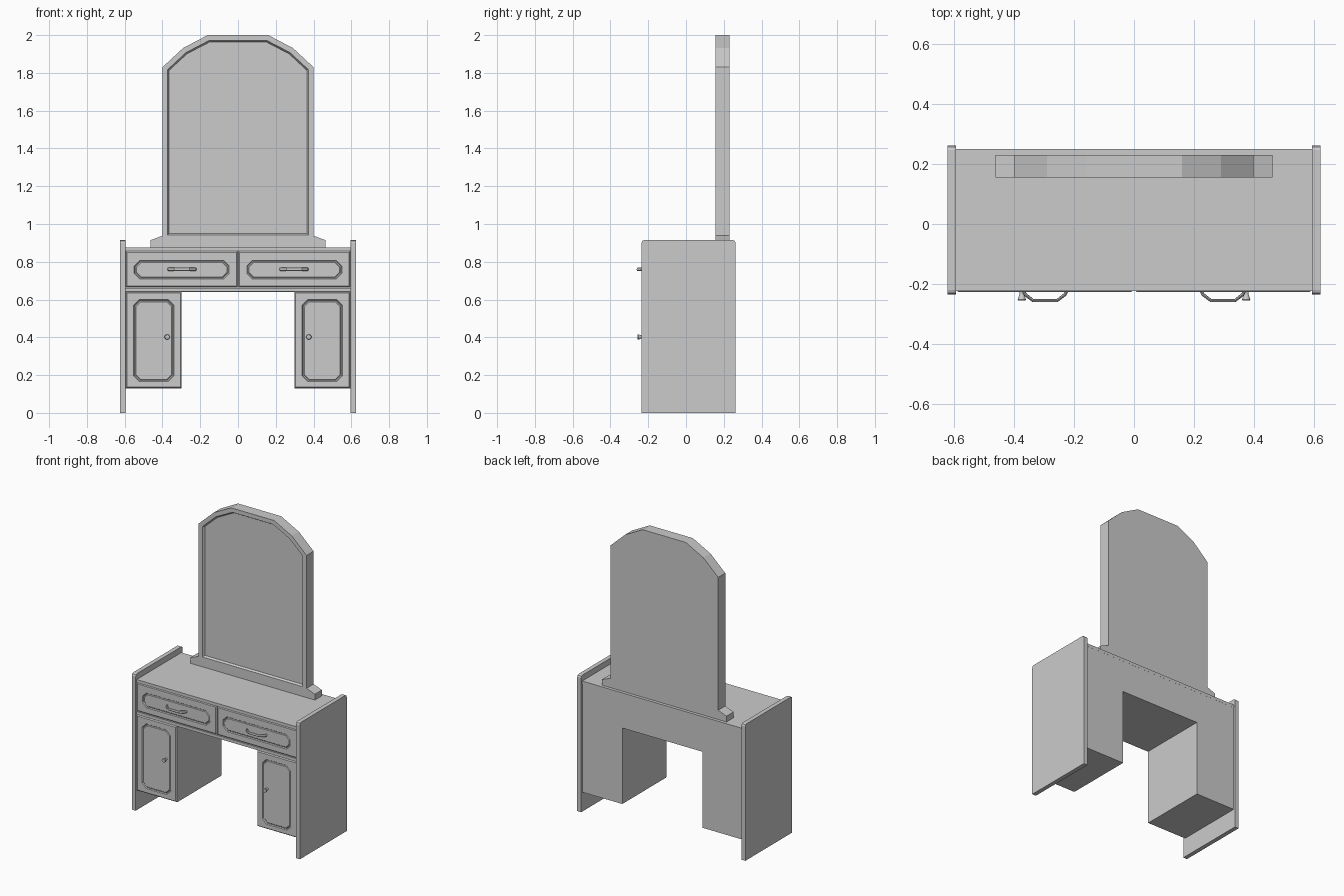
import bpy, bmesh, math
from mathutils import Vector

if "Cube" in bpy.data.objects:
    bpy.data.objects.remove(bpy.data.objects["Cube"])


def loft(name, rings):
    """Skin a list of equal-length point rings and cap both ends."""
    bm = bmesh.new()
    loops = [[bm.verts.new(p) for p in r] for r in rings]
    n = len(loops[0])
    for a, b in zip(loops, loops[1:]):
        for i in range(n):
            j = (i + 1) % n
            bm.faces.new((a[i], a[j], b[j], b[i]))
    bm.faces.new(loops[0])
    bm.faces.new(loops[-1])
    bmesh.ops.recalc_face_normals(bm, faces=bm.faces)
    me = bpy.data.meshes.new(name)
    bm.to_mesh(me)
    bm.free()
    ob = bpy.data.objects.new(name, me)
    bpy.context.collection.objects.link(ob)
    return ob


def at_y(pts, y):
    return [(x, y, z) for x, z in pts]


def slab(name, pts, y0, y1):
    return loft(name, [at_y(pts, y0), at_y(pts, y1)])


def rect(x0, x1, z0, z1):
    return [(x0, z0), (x1, z0), (x1, z1), (x0, z1)]


def octagon(box, inset, c):
    x0, x1, z0, z1 = box
    x0, x1, z0, z1 = x0 + inset, x1 - inset, z0 + inset, z1 - inset
    return [(x0 + c, z0), (x1 - c, z0), (x1, z0 + c), (x1, z1 - c),
            (x1 - c, z1), (x0 + c, z1), (x0, z1 - c), (x0, z0 + c)]


def mirrored(half):
    return half + [(-x, z) for x, z in reversed(half)]


def front_panel(name, box, field):
    """Bevelled front with a clipped-corner moulded groove and field."""
    loft(name, [
        at_y(octagon(box, 0, .0005), -.212),
        at_y(octagon(box, 0, .0005), -.221),
        at_y(octagon(box, .006, .0005), -.227),
        at_y(octagon(field, 0, .03), -.227),
        at_y(octagon(field, .004, .028), -.221),
        at_y(octagon(field, .008, .027), -.221),
        at_y(octagon(field, .012, .025), -.225)])


# carcass: drawer case and two pedestals as one arch-shaped block
slab("carcass", [(-.597, .13), (-.298, .13), (-.298, .64), (.298, .64),
                 (.298, .13), (.597, .13), (.597, .86), (-.597, .86)], -.215, .25)
slab("table_top", rect(-.597, .597, .856, .876), -.224, .2505)
slab("drawer_rail", rect(-.597, .597, .642, .662), -.224, -.21)

for s, side in ((-1, "left"), (1, "right")):
    def span(a, b):
        return tuple(sorted((s * a, s * b)))

    # side panel with softened upper corners
    prof = [(-.235, 0), (.262, 0), (.262, .9), (.258, .911), (.247, .915),
            (-.22, .915), (-.231, .911), (-.235, .9)]
    loft(side + "_side_panel",
         [[(s * x, y, z) for y, z in prof] for x in (.595, .624)])

    # drawer and door fronts
    front_panel(side + "_drawer", (*span(.594, .003), .666, .856),
                (*span(.55, .047), .708, .808))
    front_panel(side + "_door", (*span(.594, .298), .132, .64),
                (*span(.552, .34), .165, .6))

    # bent drawer handle with oval section
    path = [Vector(p) for p in ((-.073, -.222), (-.066, -.236), (-.04, -.256),
                                (.04, -.256), (.066, -.236), (.073, -.222))]
    rings = []
    for i, p in enumerate(path):
        d = (path[min(i + 1, 5)] - path[max(i - 1, 0)]).normalized()
        ring = []
        for k in range(8):
            t = math.tau * k / 8
            u = .0055 * math.cos(t)
            ring.append((s * .297 + p.x - d.y * u, p.y + d.x * u,
                         .76 + .009 * math.sin(t)))
        rings.append(ring)
    loft(side + "_drawer_handle", rings)

    # flared door knob
    knob = loft(side + "_door_knob", [
        [(s * .375 + r * math.cos(math.tau * k / 16), y,
          .402 + r * math.sin(math.tau * k / 16)) for k in range(16)]
        for r, y in ((.008, -.222), (.008, -.236), (.014, -.252), (.012, -.256))])

# mirror foot with sloped shoulders
slab("mirror_foot", mirrored([(.462, .875), (.462, .915), (.4, .938)]), .155, .23)

# mirror frame with recessed glass
outer = mirrored([(.4, .938), (.4, 1.83), (.29, 1.932), (.16, 2.0)])
lip = mirrored([(.372, .942), (.372, 1.818), (.275, 1.908), (.152, 1.972)])
glass = mirrored([(.364, .95), (.364, 1.814), (.27, 1.901), (.149, 1.964)])
loft("mirror", [at_y(outer, .23), at_y(outer, .155), at_y(lip, .155),
                at_y(glass, .168)])
